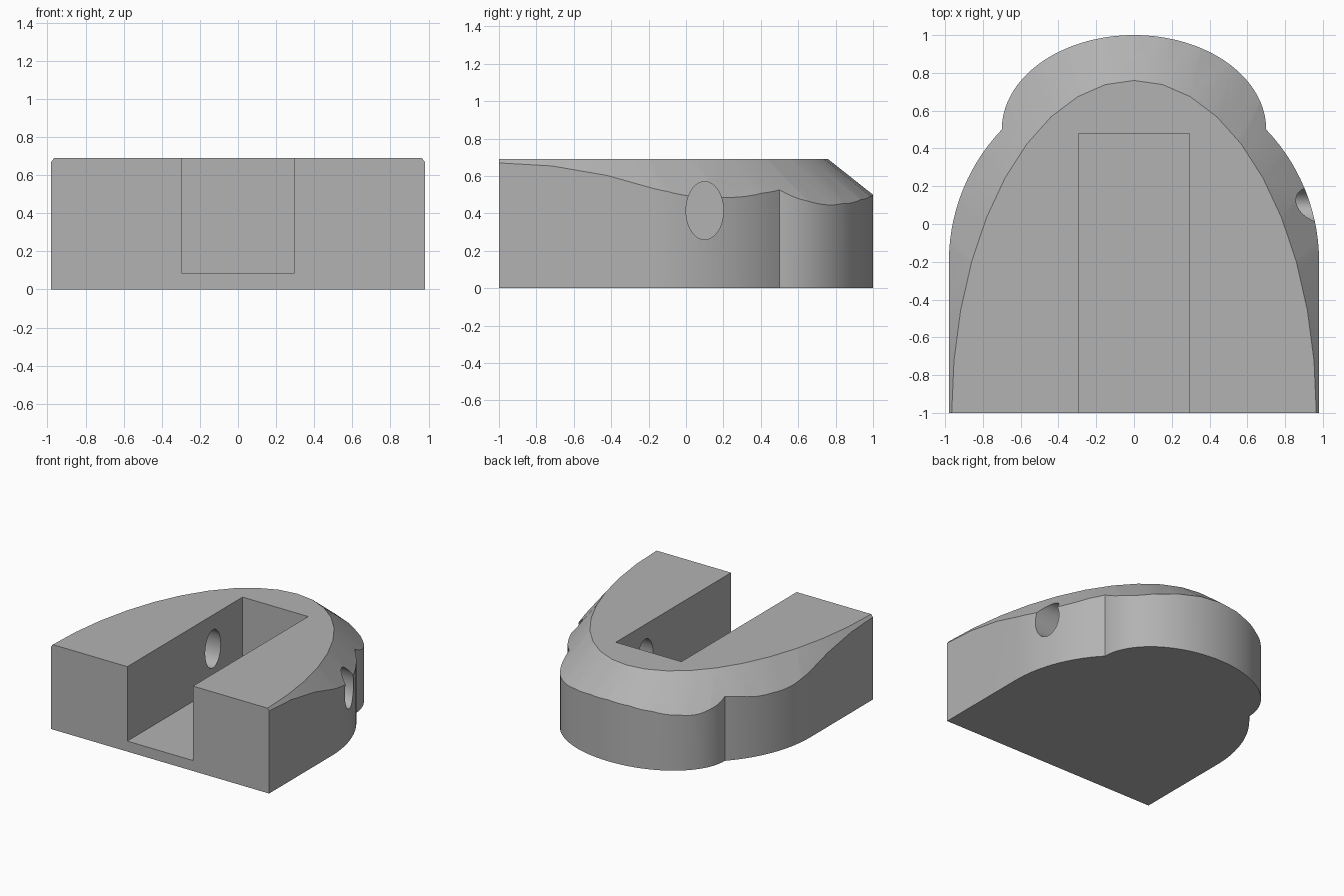
import bpy, bmesh
from math import sin, cos, pi, sqrt

if "Cube" in bpy.data.objects:
    bpy.data.objects.remove(bpy.data.objects["Cube"], do_unlink=True)

HEIGHT = 0.69

grey = bpy.data.materials.new("plain grey")
grey.use_nodes = True
colour = (0.45, 0.45, 0.45, 1)
grey.diffuse_color = colour
grey.node_tree.nodes["Principled BSDF"].inputs["Base Color"].default_value = colour


def loft(name, bottom, top):
    """Solid between two matching closed rings of points."""
    bm = bmesh.new()
    low = [bm.verts.new(p) for p in bottom]
    high = [bm.verts.new(p) for p in top]
    bm.faces.new(low)
    bm.faces.new(high)
    for i in range(len(low)):
        j = (i + 1) % len(low)
        bm.faces.new((low[i], low[j], high[j], high[i]))
    bmesh.ops.recalc_face_normals(bm, faces=bm.faces)
    mesh = bpy.data.meshes.new(name)
    bm.to_mesh(mesh)
    bm.free()
    mesh.materials.append(grey)
    obj = bpy.data.objects.new(name, mesh)
    bpy.context.collection.objects.link(obj)
    return obj


def ellipse(a, b, count):
    return [(a * cos(2 * pi * i / count), b * sin(2 * pi * i / count)) for i in range(count)]


def combine(target, tool, operation):
    """Apply a boolean and discard the tool."""
    tool.hide_render = True
    mod = target.modifiers.new(operation.lower(), "BOOLEAN")
    mod.operation = operation
    mod.solver = "EXACT"
    mod.object = tool
    bpy.context.view_layer.objects.active = target
    bpy.ops.object.modifier_apply(modifier=mod.name)
    bpy.data.objects.remove(tool, do_unlink=True)


# Footprint: straight sides, curved shoulders, then a rounded nose
STEPS = 16
right_half = [(0.98, -1.0)]
shoulder_end = sqrt(0.51)
for i in range(STEPS):
    y = 0.7 * i / STEPS
    right_half.append((0.98 * sqrt(1 - y * y), y - 0.2))
for i in range(2 * STEPS):
    angle = pi / 2 * i / (2 * STEPS)
    right_half.append((0.7 * cos(angle), 0.5 + 0.5 * sin(angle)))
outline = right_half + [(0, 1.0)] + [(-x, y) for x, y in reversed(right_half)]
body = loft("body", [(x, y, 0) for x, y in outline], [(x, y, HEIGHT) for x, y in outline])

# Sloped top edge: trim with a broad elliptical cone centred on the front
drop = HEIGHT + 0.1
cone = loft("slope_trim",
            [(x, y - 1, HEIGHT - drop) for x, y in ellipse(0.965 + 0.753 * drop, 1.76 + 1.263 * drop, 40)],
            [(x, y - 1, HEIGHT) for x, y in ellipse(0.965, 1.76, 40)])
combine(body, cone, "INTERSECT")

# Open slot from the front
corners = [(-0.295, -1.2), (0.295, -1.2), (0.295, 0.48), (-0.295, 0.48)]
slot = loft("slot_cutter", [(x, y, 0.085) for x, y in corners], [(x, y, 1) for x, y in corners])
combine(body, slot, "DIFFERENCE")

# Oval cross hole, open on the left and blind in the right wall
oval = ellipse(0.1, 0.155, 48)
hole = loft("hole_cutter", [(-0.6, y + 0.1, z + 0.415) for y, z in oval],
            [(1.2, y + 0.1, z + 0.415) for y, z in oval])
combine(body, hole, "DIFFERENCE")

# Smooth the curved walls, keep the edges crisp
bpy.ops.object.select_all(action="DESELECT")
body.select_set(True)
bpy.context.view_layer.objects.active = body
bpy.ops.object.shade_smooth_by_angle(angle=pi * 25 / 180)
